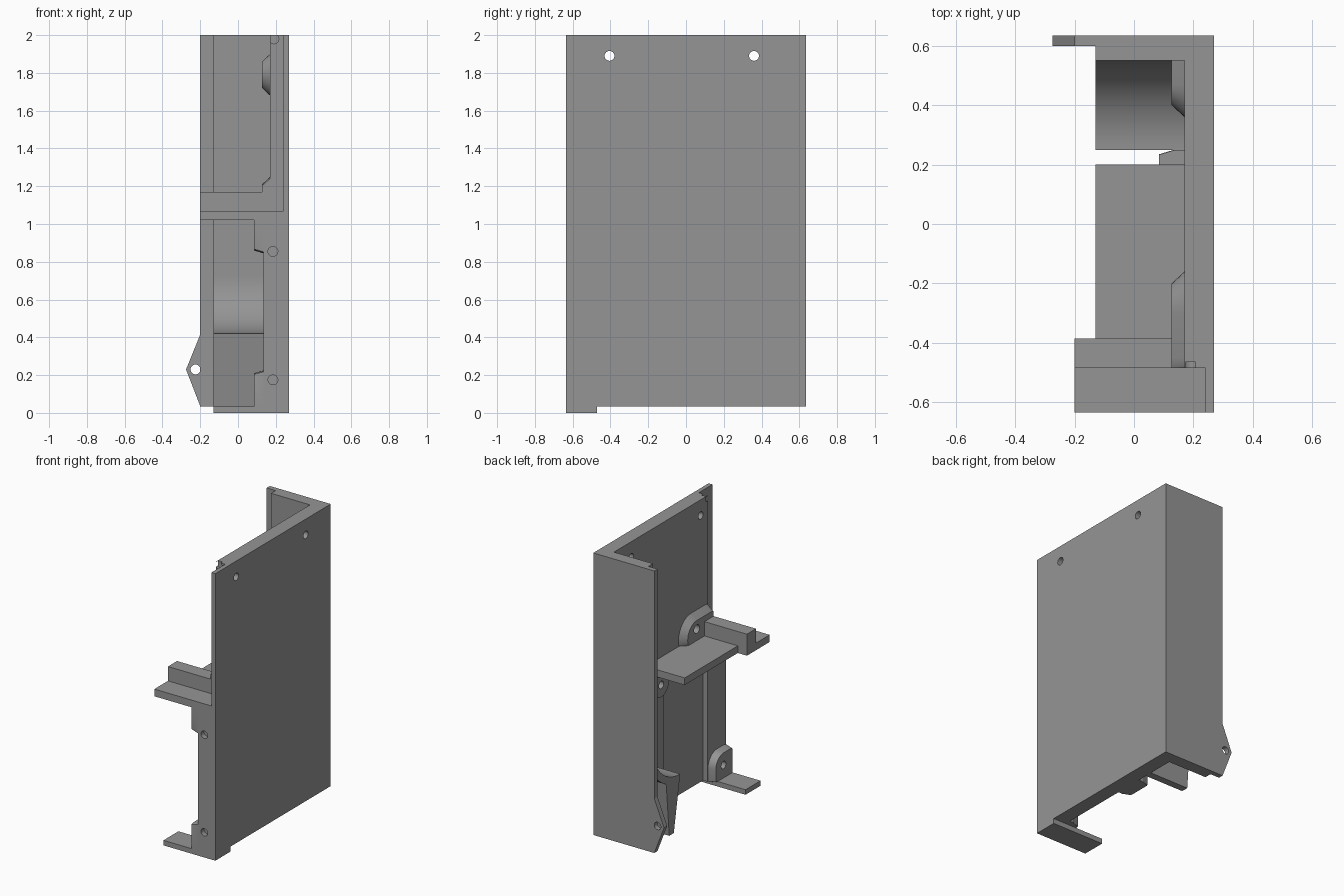
import bpy, bmesh, math
from mathutils import Vector

if "Cube" in bpy.data.objects:
    bpy.data.objects.remove(bpy.data.objects["Cube"])

grey = bpy.data.materials.new("grey_plastic")
grey.diffuse_color = (0.30, 0.30, 0.30, 1)
grey.use_nodes = True
grey.node_tree.nodes["Principled BSDF"].inputs["Base Color"].default_value = grey.diffuse_color


def finish(name, bm, smooth=False):
    bmesh.ops.recalc_face_normals(bm, faces=bm.faces[:])
    me = bpy.data.meshes.new(name)
    bm.to_mesh(me)
    bm.free()
    me.materials.append(grey)
    ob = bpy.data.objects.new(name, me)
    bpy.context.collection.objects.link(ob)
    if smooth:
        bpy.ops.object.select_all(action='DESELECT')
        ob.select_set(True)
        bpy.context.view_layer.objects.active = ob
        bpy.ops.object.shade_smooth_by_angle(angle=math.radians(25))
    return ob


def prism(name, pts, axis, lo, hi, smooth=False):
    """Extrude a flat outline along x, y or z."""
    def place(p, t):
        c = list(p)
        c.insert("xyz".index(axis), t)
        return c
    bm = bmesh.new()
    f = bm.faces.new([bm.verts.new(place(p, lo)) for p in pts])
    ext = bmesh.ops.extrude_face_region(bm, geom=[f])
    shift = Vector(place((0, 0), hi - lo))
    bmesh.ops.translate(bm, vec=shift,
                        verts=[v for v in ext["geom"] if isinstance(v, bmesh.types.BMVert)])
    return finish(name, bm, smooth)


def box(name, x0, x1, y0, y1, z0, z1):
    return prism(name, [(x0, y0), (x1, y0), (x1, y1), (x0, y1)], "z", z0, z1)


def drill(ob, axis, a, b, lo, hi, r=0.026):
    """Cut a round hole along an axis."""
    pts = [(a + r * math.cos(t * math.tau / 24), b + r * math.sin(t * math.tau / 24))
           for t in range(24)]
    cutter = prism("hole_cutter", pts, axis, lo, hi)
    cutter.hide_render = True
    cutter.hide_viewport = True
    mod = ob.modifiers.new("hole", 'BOOLEAN')
    mod.operation = 'DIFFERENCE'
    mod.solver = 'EXACT'
    mod.object = cutter


def boss(name, x0, x1, centres, r0, r1, ylim, zlim):
    """Tapered rounded pad on the side panel, clipped to its neighbours."""
    bm = bmesh.new()
    for x, r in ((x0, r0), (x1, r1)):
        for cy, cz in centres:
            for i in range(32):
                a = i * math.tau / 32
                y = min(max(cy + r * math.cos(a), ylim[0]), ylim[1])
                z = min(max(cz + r * math.sin(a), zlim[0]), zlim[1])
                bm.verts.new((x, y, z))
    bmesh.ops.remove_doubles(bm, verts=bm.verts[:], dist=1e-4)
    res = bmesh.ops.convex_hull(bm, input=bm.verts[:])
    junk = {v for v in res["geom_interior"] + res["geom_unused"]
            if isinstance(v, bmesh.types.BMVert) and v.is_valid}
    bmesh.ops.delete(bm, geom=list(junk), context='VERTS')
    bmesh.ops.dissolve_limit(bm, angle_limit=0.01, verts=bm.verts[:], edges=bm.edges[:])
    return finish(name, bm, True)


# Side panel, with a rebate along the upper front edge
panel = prism("side_panel", [(0.17, -0.485), (0.24, -0.485), (0.24, -0.635),
                             (0.27, -0.635), (0.27, 0.635), (0.17, 0.635)], "z", 0.035, 2)
for y in (-0.405, 0.36):
    drill(panel, "x", y, 1.89, 0.1, 0.4)
drill(panel, "y", 0.19, 1.98, -0.55, -0.465)

# Back wall with thin outer lip
prism("back_wall", [(-0.13, 0.55), (0.17, 0.55), (0.17, 0.635), (-0.2, 0.635),
                    (-0.2, 0.6), (-0.13, 0.6)], "z", 0.035, 2)
ear = prism("hinge_ear", [(-0.2, 0.035), (-0.275, 0.23), (-0.2, 0.415), (-0.15, 0.415),
                          (-0.15, 0.035)], "y", 0.6, 0.635)
drill(ear, "y", -0.225, 0.23, 0.5, 0.7)

# Middle shelf: wide front ledge, raised step, inner tray
prism("shelf", [(-0.2, -0.635), (0.24, -0.635), (0.24, -0.485), (0.17, -0.485), (0.17, 0.2),
                (-0.13, 0.2), (-0.13, -0.385), (-0.2, -0.385)], "z", 1.02, 1.07)
box("shelf_step", -0.2, 0.17, -0.485, -0.385, 1.07, 1.17)

# Foot plate and posts below the shelf
box("foot_plate", -0.13, 0.27, -0.635, -0.47, 0, 0.035)
front_post = box("front_post", 0.135, 0.26, -0.635, -0.43, 0.035, 1.02)
for z in (0.175, 0.855):
    drill(front_post, "y", 0.185, z, -0.7, -0.6)
box("inner_post", 0.135, 0.17, 0.05, 0.25, 0.035, 1.02)

# Rounded pads with blind holes
top_pad = boss("top_pad", 0.17, 0.127, [(0.47, 1.79), (0.6, 1.79)], 0.11, 0.07,
               (0.3, 0.55), (1.6, 2))
drill(top_pad, "x", 0.47, 1.79, 0.1, 0.165)
shelf_pad = boss("shelf_pad", 0.17, 0.127, [(-0.3, 1.11), (-0.45, 1.11)], 0.14, 0.1,
                 (-0.485, 0), (1.06, 1.3))
drill(shelf_pad, "x", -0.3, 1.15, 0.1, 0.165, 0.03)
for tag, cz, lim in (("lower", 0.125, (0.035, 0.3)), ("upper", 0.945, (0.8, 1.02))):
    for side, cy, far, ylim in (("front", -0.535, -0.6, (-0.635, -0.4)),
                                ("inner", 0.15, 0.15, (0, 0.25))):
        away = -0.07 if tag == "lower" else 0.07
        pad = boss(f"{side}_{tag}_pad", 0.135, 0.085,
                   [(cy, cz), (far, cz), (cy, cz + away), (far, cz + away)],
                   0.1, 0.085, ylim, lim)
        drill(pad, "x", cy, cz, 0.05, 0.13)

# Curved guide sweeping off the back wall, ending in a slanted rib
arc = [(0.25 + 0.3 * math.sin(a), 0.72 - 0.3 * math.cos(a))
       for a in (i * math.pi / 48 for i in range(25))]
under = [(0.25 + 0.35 * math.sin(a), 0.72 - 0.35 * math.cos(a))
         for a in (math.radians(d) for d in range(80, 20, -6))]
prism("curved_guide", [(0.32, 0.035)] + arc + [(0.58, 0.72)] + under + [(0.37, 0.035)],
      "x", -0.13, 0.17, True)
